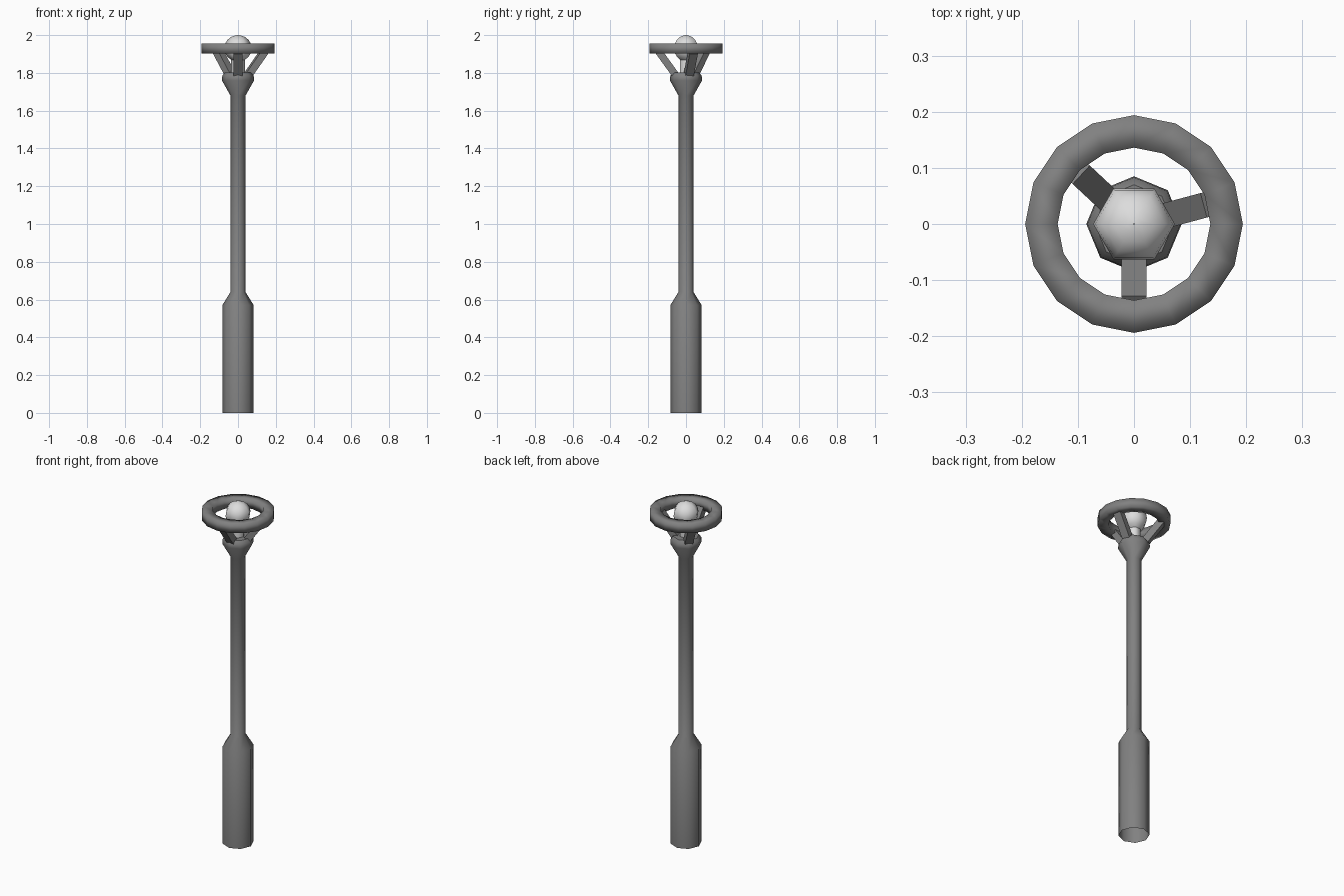
import bpy, math
from mathutils import Vector, Matrix

if "Cube" in bpy.data.objects:
    bpy.data.objects.remove(bpy.data.objects["Cube"])


def material(name, v):
    m = bpy.data.materials.new(name)
    m.diffuse_color = (v, v, v, 1)
    m.use_nodes = True
    m.node_tree.nodes["Principled BSDF"].inputs["Base Color"].default_value = m.diffuse_color
    return m


metal = material("grey metal", 0.22)
glass = material("pale glass", 0.72)


def add_mesh(name, verts, faces, mat, smooth=None):
    me = bpy.data.meshes.new(name)
    me.from_pydata(verts, [], faces)
    me.materials.append(mat)
    ob = bpy.data.objects.new(name, me)
    bpy.context.collection.objects.link(ob)
    if smooth:
        bpy.ops.object.select_all(action='DESELECT')
        ob.select_set(True)
        bpy.context.view_layer.objects.active = ob
        bpy.ops.object.shade_smooth_by_angle(angle=math.radians(smooth))
    return ob


def lathe(name, profile, n, mat, smooth, closed=False, cap_top=False):
    """Spin (radius, z) points round z; profile runs upward on the outside."""
    verts = [(r * math.cos(math.tau * i / n), r * math.sin(math.tau * i / n), z)
             for r, z in profile for i in range(n)]
    k = len(profile)
    faces = []
    for j in range(k if closed else k - 1):
        a, b = j * n, (j + 1) % k * n
        faces += [(a + i, a + (i + 1) % n, b + (i + 1) % n, b + i) for i in range(n)]
    if cap_top:
        faces.append(tuple(range((k - 1) * n, k * n)))
    return add_mesh(name, verts, faces, mat, smooth)


# Post: wide base sleeve, slim shaft and flared cup, open underneath
lathe("post", [(0.083, 0), (0.083, 0.57), (0.04, 0.64), (0.04, 1.68),
               (0.085, 1.76), (0.083, 1.785), (0.07, 1.802)], 8, metal, 50, cap_top=True)

# Ring with a square section
lathe("top_ring", [(0.136, 1.903), (0.194, 1.903), (0.194, 1.955), (0.136, 1.955)],
      16, metal, 100, closed=True)

# Three slanted struts holding the ring
for i, deg in enumerate((-90, 15, 137)):
    a, b = Vector((0.045, 0, 1.775)), Vector((0.144, 0, 1.912))
    d = (b - a).normalized()
    half = Vector((d.z, 0, -d.x)) * 0.019
    w = Vector((0, 0.0225, 0))
    rot = Matrix.Rotation(math.radians(deg), 3, 'Z')
    verts = [rot @ (p + s * half + t * w) for p in (a, b)
             for s, t in ((-1, -1), (1, -1), (1, 1), (-1, 1))]
    faces = [(3, 2, 1, 0), (4, 5, 6, 7)] + [
        (j, (j + 1) % 4, (j + 1) % 4 + 4, j + 4) for j in range(4)]
    add_mesh(f"strut_{i + 1}", verts, faces, metal)

# Bulb and its socket
R, zc = 0.073, 1.93
bulb = [(R * math.cos(t), zc + 0.07 * math.sin(t))
        for t in (math.radians(-60 + 20 * k) for k in range(8))] + [(0.001, 2.0)]
lathe("bulb", bulb, 6, glass, 80)
lathe("bulb_socket", [(0.036, 1.80), (0.036, 1.872)], 6, glass, 80, cap_top=True)
